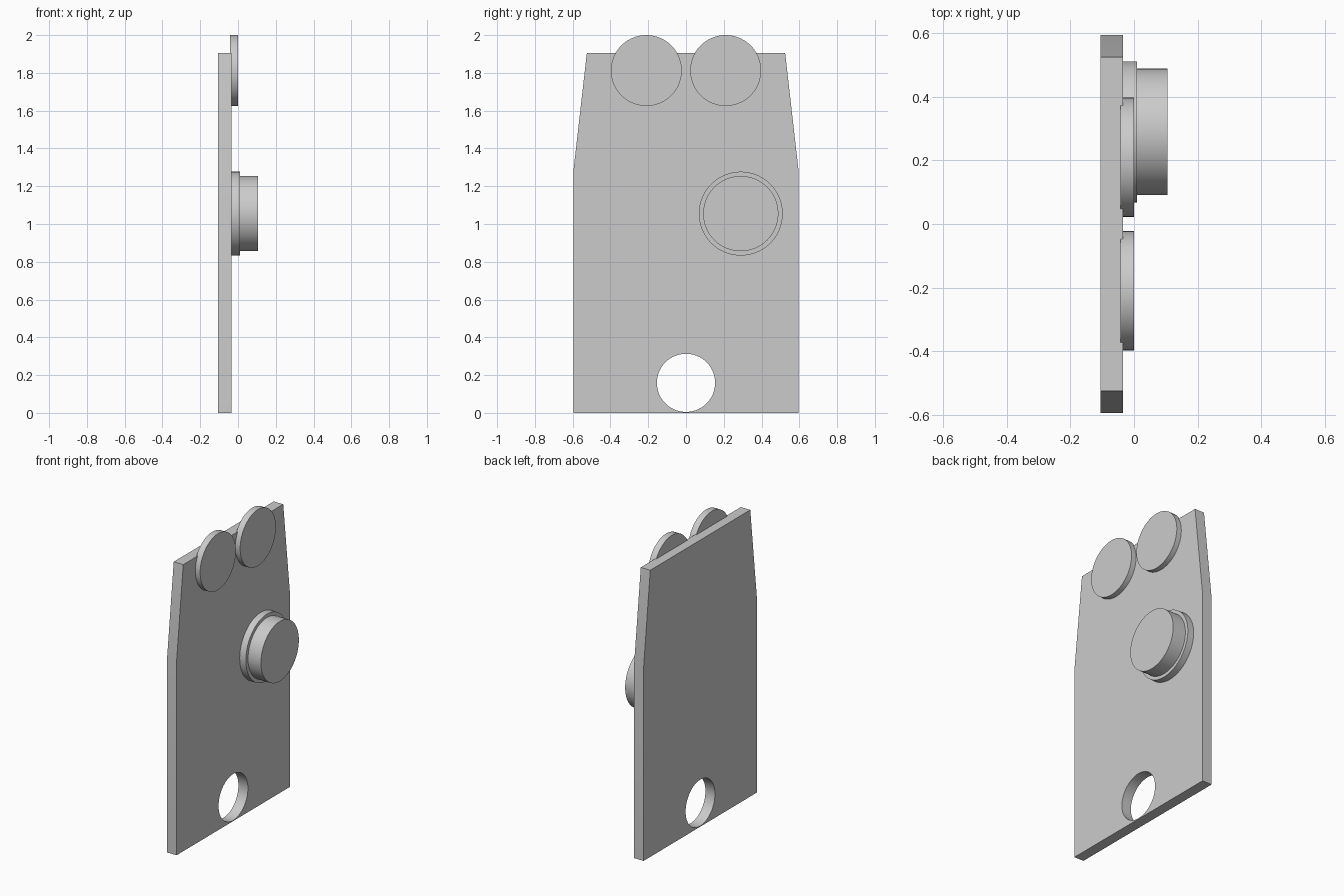
import bpy, bmesh, math

cube = bpy.data.objects.get("Cube")
if cube:
    bpy.data.objects.remove(cube, do_unlink=True)

# Single grey material
grey = bpy.data.materials.new("light grey")
grey.use_nodes = True
colour = (0.6, 0.6, 0.6, 1)
grey.diffuse_color = colour
grey.node_tree.nodes["Principled BSDF"].inputs["Base Color"].default_value = colour


def smooth(obj):
    bpy.ops.object.select_all(action="DESELECT")
    obj.select_set(True)
    bpy.context.view_layer.objects.active = obj
    bpy.ops.object.shade_smooth_by_angle(angle=math.radians(30))


def disc(name, x0, x1, y, z, radius):
    """Round disc whose axis runs along x."""
    bpy.ops.mesh.primitive_cylinder_add(
        vertices=96, radius=radius, depth=x1 - x0,
        location=((x0 + x1) / 2, y, z), rotation=(0, math.pi / 2, 0))
    obj = bpy.context.object
    obj.name = name
    obj.data.materials.append(grey)
    smooth(obj)
    return obj


# Back plate: tapered outline extruded along x
BACK, FRONT = -0.105, -0.035
half = [(0.595, 0), (0.595, 1.29), (0.525, 1.905)]
outline = half + [(-y, z) for y, z in reversed(half)]
bm = bmesh.new()
face = bm.faces.new([bm.verts.new((BACK, y, z)) for y, z in outline])
side = bmesh.ops.extrude_face_region(bm, geom=[face])
bmesh.ops.translate(bm, vec=(FRONT - BACK, 0, 0),
                    verts=[g for g in side["geom"] if isinstance(g, bmesh.types.BMVert)])
bmesh.ops.recalc_face_normals(bm, faces=bm.faces)
mesh = bpy.data.meshes.new("back_plate")
bm.to_mesh(mesh)
bm.free()
mesh.materials.append(grey)
plate = bpy.data.objects.new("back_plate", mesh)
bpy.context.collection.objects.link(plate)

# Round hole near the bottom edge
cutter = disc("hole_cutter", -0.3, 0.2, 0, 0.159, 0.154)
cutter.hide_render = True
cut = plate.modifiers.new("hole", "BOOLEAN")
cut.operation = "DIFFERENCE"
cut.solver = "EXACT"
cut.object = cutter
bpy.context.view_layer.objects.active = plate
bpy.ops.object.modifier_apply(modifier=cut.name)
bpy.data.objects.remove(cutter, do_unlink=True)
smooth(plate)

# Pair of discs at the top, slightly sunk into the plate
for name, sign in (("left_top_disc", 1), ("right_top_disc", -1)):
    disc(name, -0.043, 0, sign * 0.21, 1.8125, 0.1875)

# Stepped knob: flange and cap
disc("knob_flange", FRONT - 0.005, 0.01, 0.29, 1.055, 0.222)
disc("knob_cap", 0.005, 0.105, 0.29, 1.055, 0.199)
